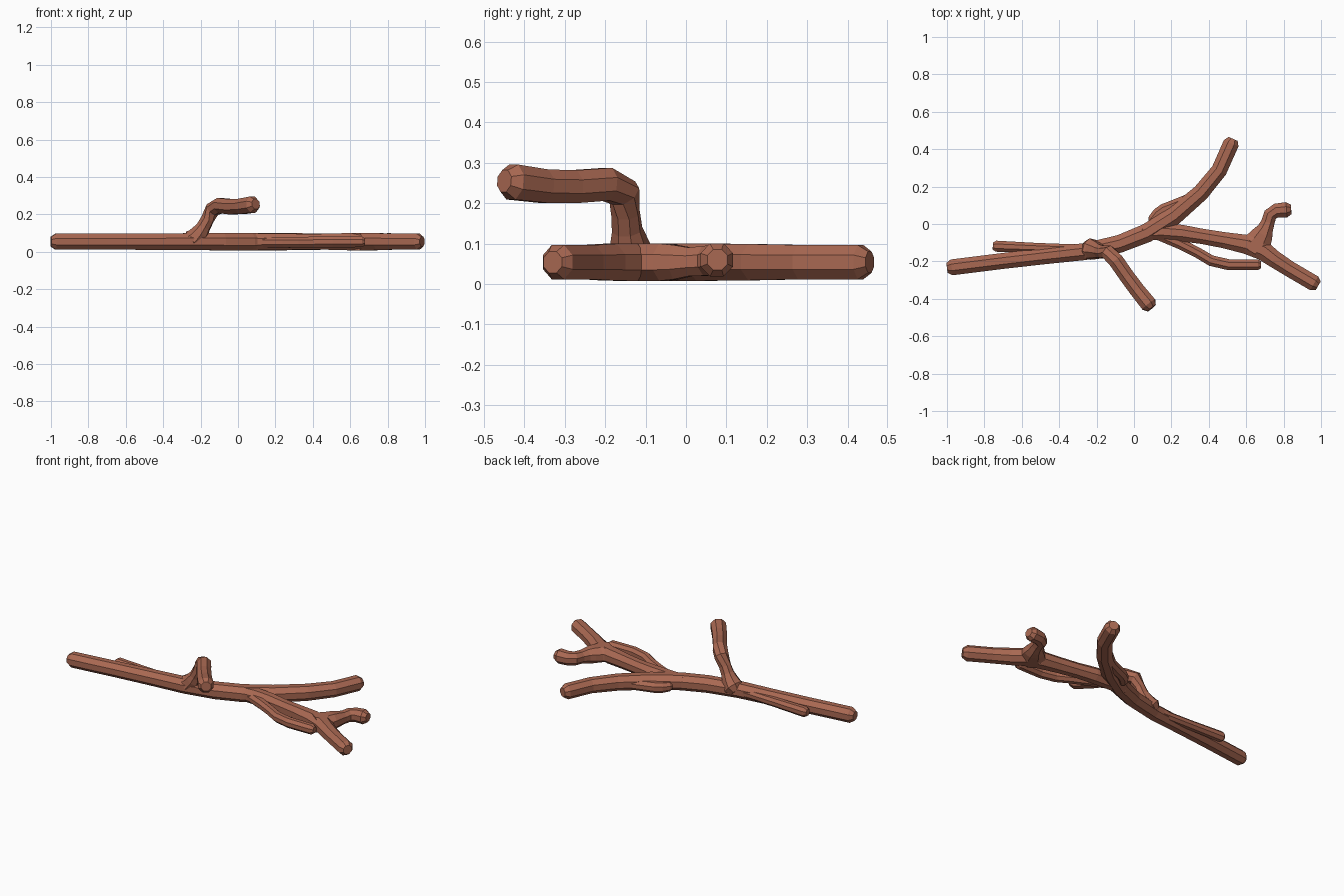
import bpy, bmesh
from math import pi, cos, sin
from mathutils import Vector

if "Cube" in bpy.data.objects:
    bpy.data.objects.remove(bpy.data.objects["Cube"])

bark = bpy.data.materials.new("bark")
bark.diffuse_color = (0.40, 0.14, 0.085, 1)
bark.use_nodes = True
bark.node_tree.nodes["Principled BSDF"].inputs["Base Color"].default_value = bark.diffuse_color


def soften(pts):
    """Cut the corners of a path of (x, y, z, radius) points, keeping its ends."""
    out = [pts[0]]
    for i in range(1, len(pts) - 1):
        out += [pts[i].lerp(pts[i - 1], 0.25), pts[i].lerp(pts[i + 1], 0.25)]
    return out + [pts[-1]]


def branch(name, path, cap=0.05):
    """Eight-sided tube with a blunt rounded tip at each end."""
    pts = soften([Vector(p) for p in path])
    a, b = pts[0], pts[-1]
    # extra rings shape the rounded tips
    def tip(end, nxt):
        d = (nxt - end).to_3d().normalized() * end.w * 0.55
        ring = Vector((*(end.to_3d() + d), end.w))
        small = end.copy()
        small.w *= 0.62
        return small, ring
    s0, r0 = tip(a, pts[1])
    s1, r1 = tip(b, pts[-2])
    pts = [s0, r0] + pts[1:-1] + [r1, s1]
    bm = bmesh.new()
    rings = []
    for i, p in enumerate(pts):
        t = (pts[min(i + 1, len(pts) - 1)] - pts[max(i - 1, 0)]).to_3d().normalized()
        side = t.cross(Vector((0, 0, 1))).normalized()
        up = side.cross(t)
        h = min(p.w, cap)
        rings.append([bm.verts.new(p.to_3d() + side * p.w * cos(k) + up * h * sin(k))
                      for k in [(j + 0.5) * pi / 4 for j in range(8)]])
    for r, q in zip(rings, rings[1:]):
        for j in range(8):
            bm.faces.new((r[j], r[(j + 1) % 8], q[(j + 1) % 8], q[j]))
    bm.faces.new(rings[0])
    bm.faces.new(rings[-1])
    bmesh.ops.recalc_face_normals(bm, faces=bm.faces)
    me = bpy.data.meshes.new(name)
    bm.to_mesh(me)
    bm.free()
    me.materials.append(bark)
    ob = bpy.data.objects.new(name, me)
    bpy.context.collection.objects.link(ob)


Z = 0.054
# main limb running into the back fork
branch("main_limb", [(-1, -0.235, Z, 0.046), (-0.6, -0.185, Z, 0.046), (-0.15, -0.135, Z, 0.05),
                     (0.14, -0.02, Z, 0.056), (0.43, 0.23, Z, 0.046), (0.53, 0.455, Z, 0.046)])
# front fork
branch("front_fork", [(0.02, -0.045, Z, 0.044), (0.2, -0.04, Z, 0.05), (0.42, -0.075, Z, 0.042),
                      (0.66, -0.12, Z, 0.06), (0.78, -0.21, Z, 0.046), (0.985, -0.33, Z, 0.046)])
# hooked side shoot
branch("hooked_shoot", [(0.63, -0.15, Z, 0.09), (0.68, -0.07, Z, 0.07), (0.71, -0.01, Z, 0.038),
                        (0.735, 0.07, Z + 0.004, 0.04), (0.84, 0.078, Z + 0.006, 0.044)])
# thin twigs lying against the main limb
branch("front_twig", [(0.1, -0.04, 0.05, 0.035), (0.3, -0.13, 0.05, 0.03),
                      (0.45, -0.218, 0.053, 0.032), (0.68, -0.218, 0.053, 0.031)], 0.032)
branch("left_twig", [(-0.755, -0.118, 0.053, 0.032), (-0.45, -0.13, 0.053, 0.027),
                     (-0.12, -0.14, 0.053, 0.03)], 0.032)
branch("back_twig", [(0.09, 0.01, 0.042, 0.03), (0.14, 0.07, 0.042, 0.034),
                     (0.22, 0.1, 0.045, 0.034), (0.33, 0.15, 0.05, 0.03)], 0.038)
# upright branch that bends forward, with a flared root
branch("upright_branch", [(-0.26, -0.128, 0.045, 0.06), (-0.21, -0.14, 0.09, 0.052),
                          (-0.175, -0.148, 0.15, 0.034), (-0.125, -0.155, 0.25, 0.044),
                          (-0.01, -0.32, 0.238, 0.044), (0.095, -0.45, 0.255, 0.047)], 0.06)
